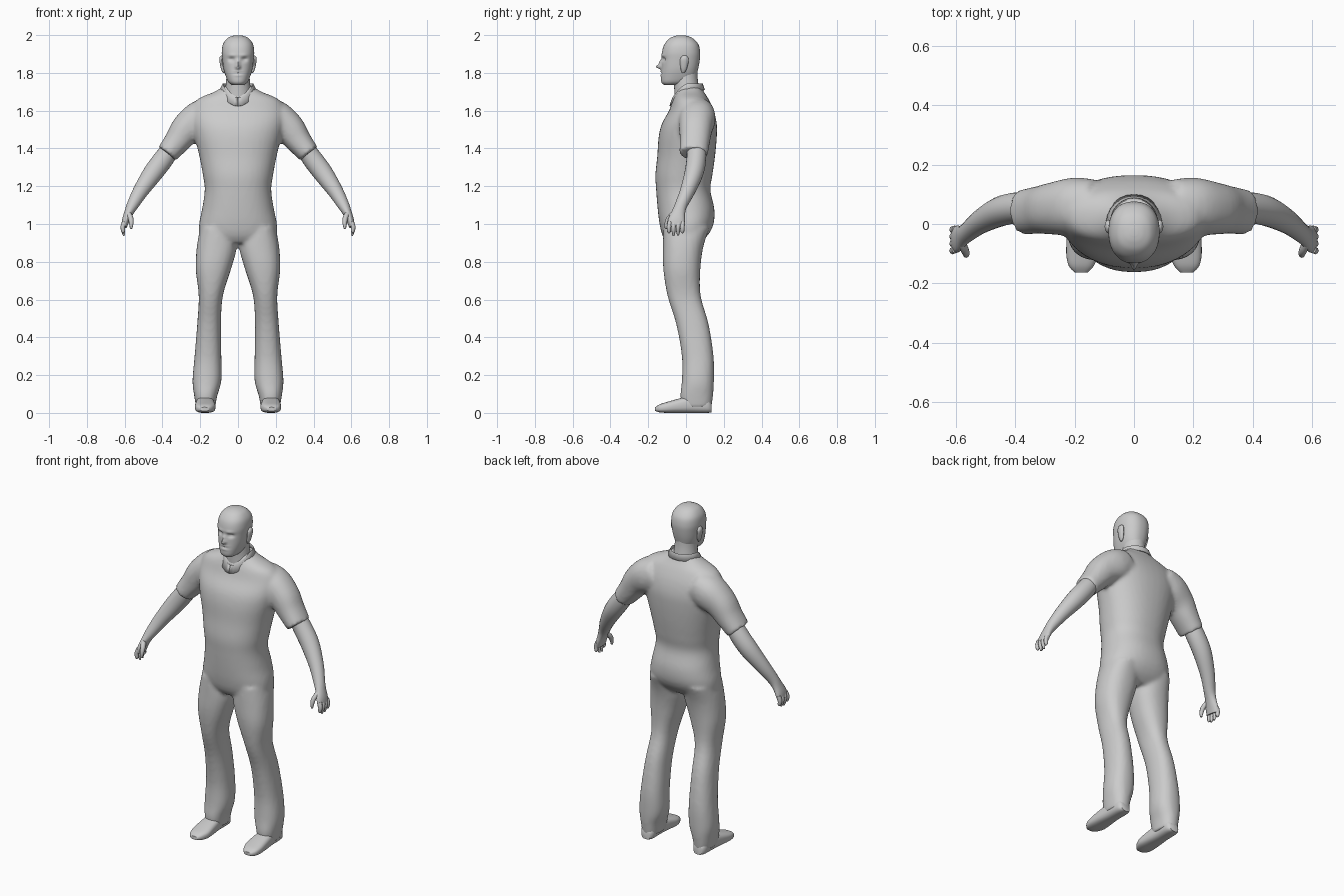
import bpy, bmesh, math
from mathutils import Vector

if "Cube" in bpy.data.objects:
    bpy.data.objects.remove(bpy.data.objects["Cube"])

grey = bpy.data.materials.new("plain grey")
grey.diffuse_color = (0.6, 0.6, 0.6, 1)
grey.use_nodes = True
grey.node_tree.nodes["Principled BSDF"].inputs["Base Color"].default_value = grey.diffuse_color


def smooth_rows(rows, steps):
    """Catmull-Rom interpolation between rows of numbers."""
    out = []
    for i in range(len(rows) - 1):
        a, b, c, d = (rows[max(0, min(len(rows) - 1, i + k))] for k in (-1, 0, 1, 2))
        for s in range(steps):
            t = s / steps
            out.append([0.5 * (2 * q + (r - p) * t + (2 * p - 5 * q + 4 * r - w) * t * t
                               + (3 * q - p - 3 * r + w) * t ** 3)
                        for p, q, r, w in zip(a, b, c, d)])
    out.append(list(rows[-1]))
    return out


def loft(bm, rings, n=28, power=2.0):
    """Skin rings of (centre, u, v) with superellipse sections and close the ends."""
    loops = []
    for c, u, v in rings:
        loop = []
        for k in range(n):
            a = 2 * math.pi * k / n
            x, y = math.cos(a), math.sin(a)
            x = math.copysign(abs(x) ** (2 / power), x)
            y = math.copysign(abs(y) ** (2 / power), y)
            loop.append(bm.verts.new(c + u * x + v * y))
        loops.append(loop)
    for p, q in zip(loops, loops[1:]):
        for k in range(n):
            bm.faces.new((p[k], p[(k + 1) % n], q[(k + 1) % n], q[k]))
    bm.faces.new(loops[0][::-1])
    bm.faces.new(loops[-1])


def box_rings(rows, axis="z", steps=4):
    """Rows of (position, x0, x1, low, high) across an upright or a lengthwise axis."""
    res = []
    for p, x0, x1, a, b in smooth_rows(rows, steps):
        cx, cm = (x0 + x1) / 2, (a + b) / 2
        up = axis == "z"
        c = Vector((cx, cm, p)) if up else Vector((cx, p, cm))
        v = Vector((0, 1, 0)) if up else Vector((0, 0, 1))
        res.append((c, Vector(((x1 - x0) / 2, 0, 0)), v * ((b - a) / 2)))
    return res


def tube_rings(rows, steps=4):
    """Rows of (x, y, z, side radius, depth radius) along a limb."""
    pts = smooth_rows(rows, steps)
    res = []
    for i, p in enumerate(pts):
        d = Vector(pts[min(i + 1, len(pts) - 1)][:3]) - Vector(pts[max(i - 1, 0)][:3])
        u = d.cross(Vector((0, 1, 0))).normalized()
        v = u.cross(d).normalized()
        res.append((Vector(p[:3]), u * p[3], v * p[4]))
    return res


def finish(bm, name, angle=50):
    bmesh.ops.recalc_face_normals(bm, faces=bm.faces)
    me = bpy.data.meshes.new(name)
    bm.to_mesh(me)
    bm.free()
    ob = bpy.data.objects.new(name, me)
    bpy.context.collection.objects.link(ob)
    me.materials.append(grey)
    bpy.ops.object.select_all(action="DESELECT")
    ob.select_set(True)
    bpy.context.view_layer.objects.active = ob
    bpy.ops.object.shade_smooth_by_angle(angle=math.radians(angle))
    return ob


def mirrored(bm):
    """Add the other side of the body."""
    geo = bmesh.ops.duplicate(bm, geom=bm.verts[:] + bm.edges[:] + bm.faces[:])["geom"]
    for v in geo:
        if isinstance(v, bmesh.types.BMVert):
            v.co.x *= -1
    return bm


# Shirt and trousers: legs and sleeves mirrored, torso added, all fused to one skin
bm = bmesh.new()
loft(bm, box_rings([
    (.98, .02, .20, -.12, .125), (.88, .006, .218, -.122, .092), (.76, .037, .224, -.12, .076),
    (.62, .08, .208, -.098, .078), (.47, .09, .216, -.052, .12), (.30, .088, .23, -.022, .146),
    (.17, .088, .241, -.022, .148), (.09, .11, .232, -.03, .143), (.03, .12, .222, -.02, .135)]),
    power=2.3)
loft(bm, tube_rings([
    (.13, .06, 1.585, .09, .09), (.20, .058, 1.555, .098, .098), (.27, .052, 1.505, .085, .088),
    (.32, .047, 1.44, .07, .08), (.375, .04, 1.372, .058, .075)]), power=2.2)
mirrored(bm)
loft(bm, box_rings([(z, -w, w, f, b) for z, w, f, b in [
    (1.73, .075, -.035, .08), (1.70, .125, -.05, .095), (1.66, .215, -.068, .12),
    (1.60, .25, -.09, .147), (1.53, .245, -.128, .163), (1.46, .23, -.145, .163),
    (1.36, .205, -.152, .154), (1.26, .186, -.162, .14), (1.18, .176, -.158, .129),
    (1.08, .19, -.15, .15), (1.0, .206, -.14, .146), (.94, .20, -.125, .115),
    (.90, .14, -.10, .07)]]), n=40, power=2.25)
clothes = finish(bm, "shirt_and_trousers", 60)
fuse = clothes.modifiers.new("fuse", "REMESH")
fuse.mode = "VOXEL"
fuse.voxel_size = 0.011
fuse.use_smooth_shade = True
soft = clothes.modifiers.new("soften", "SMOOTH")
soft.factor = 0.5
soft.iterations = 5

# Shoes
bm = bmesh.new()
loft(bm, box_rings([
    (.135, .145, .20, 0.003, .05), (.11, .13, .215, 0, .08), (.03, .128, .22, 0, .09),
    (-.04, .122, .226, 0, .075), (-.10, .12, .228, 0, .058), (-.14, .135, .22, 0.003, .045),
    (-.163, .155, .20, .01, .03)], "y"), power=2.8)
finish(mirrored(bm), "shoes")

# Bare arms with hands
bm = bmesh.new()
loft(bm, tube_rings([
    (.335, .055, 1.43, .045, .05), (.39, .055, 1.35, .053, .052), (.45, .042, 1.27, .052, .05),
    (.515, .008, 1.175, .041, .04), (.558, -.026, 1.1, .031, .033),
    (.578, -.04, 1.06, .024, .036), (.594, -.05, 1.02, .02, .045), (.603, -.055, .985, .015, .044)]), n=20)
for y, tip in ((-.09, .955), (-.066, .938), (-.042, .94), (-.019, .955)):
    loft(bm, tube_rings([(.602, y * .95, 1.01, .012, .013), (.61, y, .985, .012, .012),
                         (.607, y, .96, .01, .01), (.603, y, tip, .005, .005)], 3), n=8)
loft(bm, tube_rings([(.583, -.06, 1.06, .015, .015), (.568, -.09, 1.03, .014, .014),
                     (.565, -.103, 1.0, .011, .011), (.566, -.106, .975, .006, .006)], 3), n=8)
finish(mirrored(bm), "arms_and_hands")

# Neck
bm = bmesh.new()
loft(bm, box_rings([(1.64, -.08, .08, -.06, .08), (1.71, -.068, .068, -.062, .07),
                    (1.77, -.062, .062, -.065, .062), (1.82, -.06, .06, -.06, .06)]))
finish(bm, "neck")

# Head: rounded loft, then soft pushes for the face
bm = bmesh.new()
loft(bm, box_rings([(z, -w, w, f, b) for z, w, f, b in [
    (1.735, .03, -.115, -.03), (1.75, .05, -.13, .015), (1.78, .064, -.133, .05),
    (1.82, .076, -.13, .064), (1.87, .083, -.128, .073), (1.91, .086, -.127, .075),
    (1.95, .08, -.115, .066), (1.98, .06, -.09, .04), (1.994, .035, -.063, .012),
    (1.999, .012, -.04, -.015)]], steps=6), n=72, power=2.3)
pushes = [  # x, z, width, height, depth
    (0, 1.832, .011, .011, -.03), (0, 1.855, .01, .016, -.014),
    (.034, 1.872, .016, .010, .014), (-.034, 1.872, .016, .010, .014),
    (.03, 1.893, .022, .008, -.005), (-.03, 1.893, .022, .008, -.005),
    (0, 1.797, .024, .004, .006), (0, 1.806, .02, .005, -.004), (0, 1.787, .018, .005, -.004)]
for v in bm.verts:
    if v.co.y < -.06:
        x, z = v.co.x, v.co.z
        v.co.y += sum(d * math.exp(-((x - px) / w) ** 2 - ((z - pz) / h) ** 2)
                      for px, pz, w, h, d in pushes)
finish(bm, "head", 70)

# Ears
bm = bmesh.new()
loft(bm, box_rings([(1.80, .072, .08, -.022, -.008), (1.82, .07, .09, -.028, .004),
                    (1.86, .074, .098, -.032, .014), (1.88, .076, .098, -.028, .012),
                    (1.892, .08, .09, -.016, .002)], steps=3), n=12)
finish(mirrored(bm), "ears")

# Collar: folded band, open in a V at the front
bm = bmesh.new()
rows = []
for k in range(25):
    a = math.radians(-180 + 15 * k)
    front = max(0, -math.cos(a)) ** 1.5
    s, c = math.sin(a), math.cos(a)
    top = 1.745 - .075 * front
    rows.append([bm.verts.new(p) for p in (
        (.073 * s, .008 + .075 * c, top - .03), (.08 * s, .008 + .08 * c, top),
        (.098 * s, .006 + .094 * c, top - .035 - .01 * front))])
for p, q in zip(rows, rows[1:]):
    for j in (0, 1):
        bm.faces.new((p[j], q[j], q[j + 1], p[j + 1]))
collar = finish(bm, "collar", 40)
band = collar.modifiers.new("thickness", "SOLIDIFY")
band.thickness = 0.006
